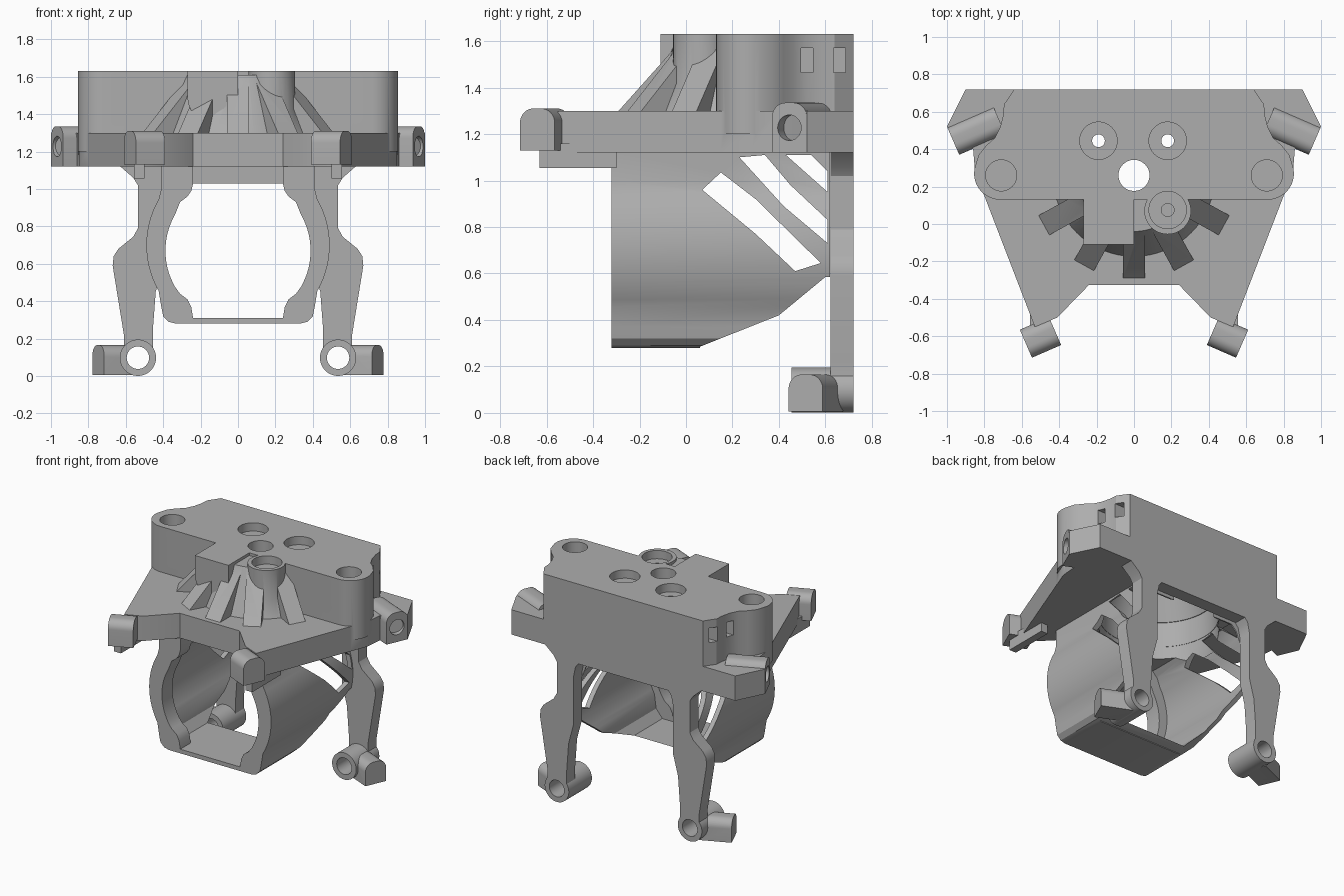
import bpy, bmesh, math
from mathutils import Matrix, Vector

cube = bpy.data.objects.get("Cube")
if cube:
    bpy.data.objects.remove(cube, do_unlink=True)

grey = bpy.data.materials.new("plain grey")
grey.use_nodes = True
grey.diffuse_color = (0.42, 0.42, 0.42, 1)
grey.node_tree.nodes["Principled BSDF"].inputs["Base Color"].default_value = (0.42, 0.42, 0.42, 1)


def finish(name, bm):
    bmesh.ops.recalc_face_normals(bm, faces=bm.faces)
    mesh = bpy.data.meshes.new(name)
    bm.to_mesh(mesh)
    bm.free()
    mesh.materials.append(grey)
    obj = bpy.data.objects.new(name, mesh)
    bpy.context.collection.objects.link(obj)
    return obj


def prism(name, pts, lo, hi, axis="z", matrix=None):
    """Extrude a 2D outline along one axis."""
    place = {"x": lambda a, b, c: (c, a, b),
             "y": lambda a, b, c: (a, c, b),
             "z": lambda a, b, c: (a, b, c)}[axis]
    bm = bmesh.new()
    ends = [[bm.verts.new(place(a, b, c)) for a, b in pts] for c in (lo, hi)]
    for ring in ends:
        bm.faces.new(ring)
    n = len(pts)
    for i in range(n):
        j = (i + 1) % n
        bm.faces.new((ends[0][i], ends[0][j], ends[1][j], ends[1][i]))
    if matrix:
        bm.transform(matrix)
    return finish(name, bm)


def rod(name, start, end, r1, r2=None, sides=48):
    """Cylinder or cone between two points."""
    start, end = Vector(start), Vector(end)
    d = end - start
    bm = bmesh.new()
    bmesh.ops.create_cone(bm, cap_ends=True, segments=sides, radius1=r1,
                          radius2=r1 if r2 is None else r2, depth=d.length)
    bm.transform(Matrix.Translation((start + end) / 2)
                 @ d.to_track_quat("Z", "Y").to_matrix().to_4x4())
    return finish(name, bm)


def box(name, x0, x1, y0, y1, z0, z1):
    return prism(name, [(x0, y0), (x1, y0), (x1, y1), (x0, y1)], z0, z1)


def combine(obj, tool, operation="DIFFERENCE", keep=False):
    mod = obj.modifiers.new("cut", "BOOLEAN")
    mod.object, mod.operation, mod.solver = tool, operation, "EXACT"
    bpy.context.view_layer.update()
    result = obj.evaluated_get(bpy.context.evaluated_depsgraph_get())
    mesh = bpy.data.meshes.new_from_object(result)
    obj.modifiers.clear()
    obj.data = mesh
    if not keep:
        bpy.data.objects.remove(tool, do_unlink=True)


def mirrored(half):
    return half + [(-a, b) for a, b in reversed(half)]


def arc(cx, cy, r, a0, a1, n=8):
    return [(cx + r * math.cos(math.radians(a0 + (a1 - a0) * i / n)),
             cy + r * math.sin(math.radians(a0 + (a1 - a0) * i / n))) for i in range(n + 1)]


def lug(name, s, x, y, z0, z1, width, length, hole):
    """Round-shouldered ear facing outward and forward, with a blind hole."""
    w, r = width / 2, width * 0.38
    outline = [(-w, z0), (w, z0)] + arc(w - r, z1 - r, r, 0, 90) + arc(r - w, z1 - r, r, 90, 180)
    m = Matrix.Translation((s * x, y, 0)) @ Matrix.Rotation(s * math.radians(66.5), 4, "Z")
    obj = prism(name, outline, 0, length, "y", m)
    zc = (z0 + z1) / 2
    combine(obj, rod("cutter", m @ Vector((0, -0.05, zc)), m @ Vector((0, 0.13, zc)), hole))
    return obj


# Main head: base plate, block, cone, ribs and bosses merged
plate = mirrored([(0.24, -0.325), (0.41, -0.5), (0.53, -0.55), (0.80, 0.15), (0.85, 0.28),
                  (0.86, 0.40), (0.95, 0.48), (1.0, 0.52), (0.9, 0.72)])
head = prism("head", plate, 1.12, 1.30)
block = mirrored(arc(0.715, 0.27, 0.14, -90, 20, 12)
                 + [(0.83, 0.37), (0.79, 0.42), (0.745, 0.46), (0.715, 0.52),
                    (0.70, 0.58), (0.695, 0.64), (0.64, 0.72)])
combine(head, prism("block", block, 1.2, 1.63), "UNION")
combine(head, rod("cone", (0, 0.26, 1.25), (0, 0.26, 1.61), 0.455, 0.30, 64), "UNION")
rib = [(0.2, 1.2), (0.53, 1.2), (0.55, 1.30), (0.30, 1.58), (0.2, 1.58)]
for angle in (-61, -29, 0, 29, 61):
    m = Matrix.Translation((0, 0.26, 0)) @ Matrix.Rotation(math.radians(angle - 90), 4, "Z")
    combine(head, prism("rib", rib, -0.06, 0.06, "y", m), "UNION")
tongue = [(0, 1.63), (-0.27, 1.63)] + arc(-0.135, 1.49, 0.135, 180, 360, 16)
combine(head, prism("tongue", tongue, -0.11, 0.2, "y"), "UNION")
combine(head, rod("boss", (0.18, 0.07, 1.25), (0.18, 0.07, 1.63), 0.125), "UNION")

# Hollow underneath the head
combine(head, rod("cutter", (0, 0.26, 1.05), (0, 0.26, 1.3), 0.40, 0.39, 64))
combine(head, rod("cutter", (0, 0.26, 1.29), (0, 0.26, 1.49), 0.39, 0.29, 64))

# Vertical holes
combine(head, rod("cutter", (0, 0.26, 1), (0, 0.26, 1.7), 0.083))
for x, y in ((-0.19, 0.445), (0.18, 0.445), (0.18, 0.075)):
    combine(head, rod("cutter", (x, y, 1.57), (x, y, 1.7), 0.1))
    combine(head, rod("cutter", (x, y, 1), (x, y, 1.6), 0.034))
for s in (-1, 1):
    combine(head, rod("cutter", (s * 0.71, 0.26, 1.42), (s * 0.71, 0.26, 1.7), 0.083))
    # Horizontal bolt holes and side slots
    combine(head, rod("cutter", (s * 0.505, 0, 1.52), (s * 0.505, 0.22, 1.52), 0.1))
    combine(head, rod("cutter", (s * 0.505, 0.2, 1.52), (s * 0.505, 0.8, 1.52), 0.056))
    for x, y in ((0.64, 0.52), (0.6, 0.66)):
        x0, x1 = sorted((s * x, s * 0.9))
        combine(head, box("cutter", x0, x1, y - 0.026, y + 0.026, 1.465, 1.57))
combine(head, rod("cutter", (-0.145, -0.2, 1.49), (-0.145, 0.03, 1.49), 0.09))

# Duct: round-sided tube, open at both ends
duct = prism("duct", mirrored([(0.33, 0.28), (0.37, 0.29), (0.40, 0.32), (0.41, 0.37)]
                              + arc(0, 0.7, 0.49, -30, 30, 14) + [(0.41, 1.0), (0.41, 1.125)]),
             -0.32, 0.62, "y")
mouth = [(0.24, 0.31), (0.25, 0.37), (0.27, 0.41), (0.31, 0.44)] + arc(0, 0.67, 0.388, -30, 30, 14) \
    + [(0.31, 0.93), (0.27, 0.96), (0.25, 0.99), (0.24, 1.03)]
combine(duct, prism("cutter", mirrored(mouth), -0.4, 0.7, "y"))
room = [(0.33, 0.31), (0.38, 0.37)] + arc(0, 0.7, 0.455, -30, 30, 14) + [(0.37, 0.99), (0.33, 1.03)]
combine(duct, prism("cutter", mirrored(room), -0.2, 0.7, "y"))
combine(duct, box("cutter", -0.24, 0.24, -0.4, -0.15, 1.0, 1.2))
combine(duct, rod("cutter", (0, 0.26, 0.95), (0, 0.26, 1.3), 0.40))
for x in (-0.325, 0.325):
    for z in (0.37, 1.025):
        combine(duct, rod("cutter", (x, -0.4, z), (x, -0.1, z), 0.042))
# Sloping underside and slanted side slots
for outline in (
        [(0.06, 0.2), (0.06, 0.285), (0.4, 0.42), (0.6, 0.585), (0.8, 0.59), (0.8, 0.2)],
        [(0.07, 0.96), (0.15, 1.035), (0.3, 0.92), (0.58, 0.645), (0.47, 0.61), (0.3, 0.77)],
        [(0.23, 1.10), (0.34, 1.11), (0.45, 0.98), (0.61, 0.83), (0.61, 0.73), (0.42, 0.89)],
        [(0.43, 1.11), (0.54, 1.11), (0.61, 1.04), (0.61, 0.95)]):
    combine(duct, prism("cutter", outline, -0.7, 0.7, "x"))

# Back lintel between the legs
box("back_lintel", -0.42, 0.42, 0.625, 0.72, 1.05, 1.13)

# Legs with feet, and the mounting ears on each side
leg_outline = [(0.30, 1.13), (0.64, 1.13), (0.56, 1.06), (0.535, 1.02), (0.535, 0.79), (0.56, 0.745),
               (0.64, 0.68), (0.665, 0.64), (0.67, 0.59), (0.61, 0.22), (0.61, 0.12), (0.455, 0.12),
               (0.455, 0.25), (0.44, 0.45), (0.40, 0.6), (0.40, 0.95), (0.385, 1.02)]
for s, side in ((1, "left"), (-1, "right")):
    leg = prism(side + "_leg", [(s * x, z) for x, z in leg_outline], 0.622, 0.72, "y")
    combine(leg, rod("foot", (s * 0.535, 0.455, 0.098), (s * 0.535, 0.72, 0.098), 0.097), "UNION")
    combine(leg, lug("foot_ear", s, 0.747, 0.515, 0.005, 0.165, 0.16, 0.22, 0.052), "UNION")
    combine(leg, rod("cutter", (s * 0.535, 0.3, 0.098), (s * 0.535, 0.8, 0.098), 0.06))
    lug(side + "_side_ear", s, 0.967, 0.445, 1.12, 1.335, 0.163, 0.27, 0.055)
    lug(side + "_front_ear", s, 0.578, -0.64, 1.13, 1.31, 0.163, 0.17, 0.036)
    x0, x1 = sorted((s * 0.5, s * 0.555))
    box(side + "_under_rib", x0, x1, -0.63, -0.30, 1.055, 1.16)

# Smooth the round surfaces, keep edges crisp
bpy.ops.object.select_all(action="DESELECT")
for obj in bpy.context.scene.objects:
    if obj.type == "MESH":
        obj.select_set(True)
        bpy.context.view_layer.objects.active = obj
bpy.ops.object.shade_smooth_by_angle(angle=math.radians(28))
